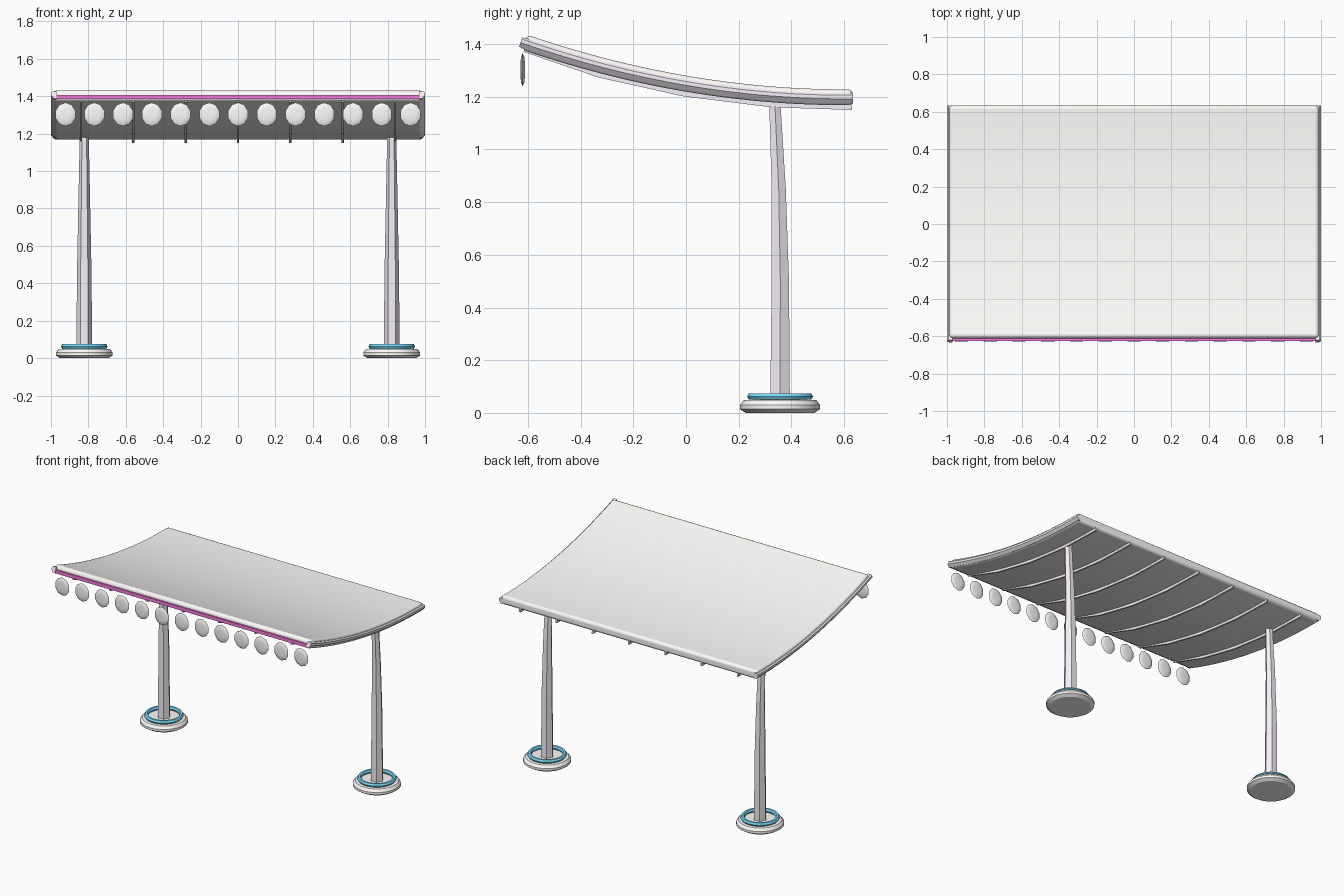
import bpy, bmesh, math
from mathutils import Vector

if "Cube" in bpy.data.objects:
    bpy.data.objects.remove(bpy.data.objects["Cube"])


def material(name, rgb):
    m = bpy.data.materials.new(name)
    m.diffuse_color = (*rgb, 1)
    m.use_nodes = True
    m.node_tree.nodes["Principled BSDF"].inputs["Base Color"].default_value = m.diffuse_color
    return m


def make(name, bm, mat, angle=None):
    bmesh.ops.recalc_face_normals(bm, faces=bm.faces[:])
    me = bpy.data.meshes.new(name)
    bm.to_mesh(me)
    bm.free()
    ob = bpy.data.objects.new(name, me)
    bpy.context.collection.objects.link(ob)
    me.materials.append(mat)
    if angle:
        bpy.ops.object.select_all(action='DESELECT')
        bpy.context.view_layer.objects.active = ob
        ob.select_set(True)
        bpy.ops.object.shade_smooth_by_angle(angle=math.radians(angle))
    return ob


def loft(rings, closed=False):
    """Skin a list of equal-length point loops, capped unless closed."""
    bm = bmesh.new()
    vs = [[bm.verts.new(p) for p in r] for r in rings]
    n = len(vs[0])
    pairs = list(zip(vs, vs[1:])) + ([(vs[-1], vs[0])] if closed else [])
    for a, b in pairs:
        for i in range(n):
            bm.faces.new((a[i], a[(i + 1) % n], b[(i + 1) % n], b[i]))
    if not closed:
        bm.faces.new(vs[0])
        bm.faces.new(vs[-1])
    return bm


def circle(c, r, z, n):
    return [(c[0] + r * math.cos(2 * math.pi * i / n),
             c[1] + r * math.sin(2 * math.pi * i / n), z) for i in range(n)]


def roof_point(x, y, depth):
    """Point below the curved roof top, measured along its normal."""
    slope = 0.284 * y - 0.172
    n = Vector((0, -slope, 1)).normalized()
    return Vector((x, y, 1.28 - 0.172 * y + 0.142 * y * y)) - n * depth


def strip(x0, x1, ys, top, depths):
    return loft([[roof_point(x0, y, top), roof_point(x1, y, top),
                  roof_point(x1, y, d), roof_point(x0, y, d)]
                 for y, d in zip(ys, depths)])


cream = material("cream", (1.0, 0.98, 0.955))
lilac = material("lilac_grey", (0.93, 0.885, 0.95))
pink = material("pink", (1.0, 0.2, 0.76))
blue = material("blue", (0.2, 0.72, 0.98))

# Curved roof slab with rounded edges
N = 16
ys = [-0.604 + 1.237 * i / N for i in range(N + 1)]
roof = make("roof", strip(-0.988, 0.988, ys, 0, [0.06] * (N + 1)), cream, 35)
bev = roof.modifiers.new("rounding", 'BEVEL')
bev.width, bev.segments = 0.018, 3
bev.limit_method, bev.angle_limit = 'ANGLE', math.radians(40)

# Six-sided rim along each side of the roof
for sx in (-1, 1):
    section = [(0.97, 0.014), (0.992, 0.014), (1.0, 0.022),
               (1.0, 0.036), (0.985, 0.054), (0.97, 0.054)]
    rim_ys = [-0.616 + 1.25 * i / N for i in range(N + 1)]
    make("side_rim", loft([[roof_point(sx * x, y, d) for x, d in section]
                           for y in rim_ys]), lilac, 25)

# Ribs under the roof
for i in range(-3, 4):
    x = i * 0.28
    make("rib", strip(x - 0.006, x + 0.006, [-0.595, -0.31, 0, 0.33, 0.63],
                      0.05, [0.066, 0.077, 0.079, 0.079, 0.078]), lilac)

# Coloured strip along the front edge
bm = bmesh.new()
bmesh.ops.create_cube(bm, size=1)
for v in bm.verts:
    v.co = (v.co.x * 1.96, -0.614 + v.co.y * 0.022, 1.396 + v.co.z * 0.024)
make("front_strip", bm, pink)

# Hanging lens-shaped discs
for i in range(13):
    x = -0.922 + i * 0.1537
    lens = [(0.5, 0.008), (0.8, 0.006), (1, 0), (0.8, -0.006), (0.5, -0.008)]
    make("hanging_disc", loft([[
        (x + 0.056 * k * math.sin(math.pi * j / 5), -0.62 + d,
         1.303 + 0.063 * k * math.cos(math.pi * j / 5)) for j in range(10)]
        for k, d in lens]), cream, 30)

for sx in (-1, 1):
    x = sx * 0.822
    # Tapered, slightly bent six-sided post
    path = [(0.03, 0.357, 0.043), (0.5, 0.358, 0.038), (0.85, 0.352, 0.031),
            (1.2, 0.336, 0.024)]
    make("post", loft([circle((x, y), r, z, 6) for z, y, r in path]), lilac)

    # Round foot
    c = (x, 0.357)
    foot = [(0.130, 0), (0.152, 0.014), (0.152, 0.03), (0.138, 0.048), (0.10, 0.05)]
    make("foot", loft([circle(c, r, z, 24) for r, z in foot]), cream, 30)

    # Blue ring on the foot
    ring = [(0.111 + 0.014 * math.cos(k * math.pi / 3),
             0.062 + 0.014 * math.sin(k * math.pi / 3)) for k in range(6)]
    make("foot_ring", loft([circle(c, r, z, 24) for r, z in ring], closed=True), blue, 40)
